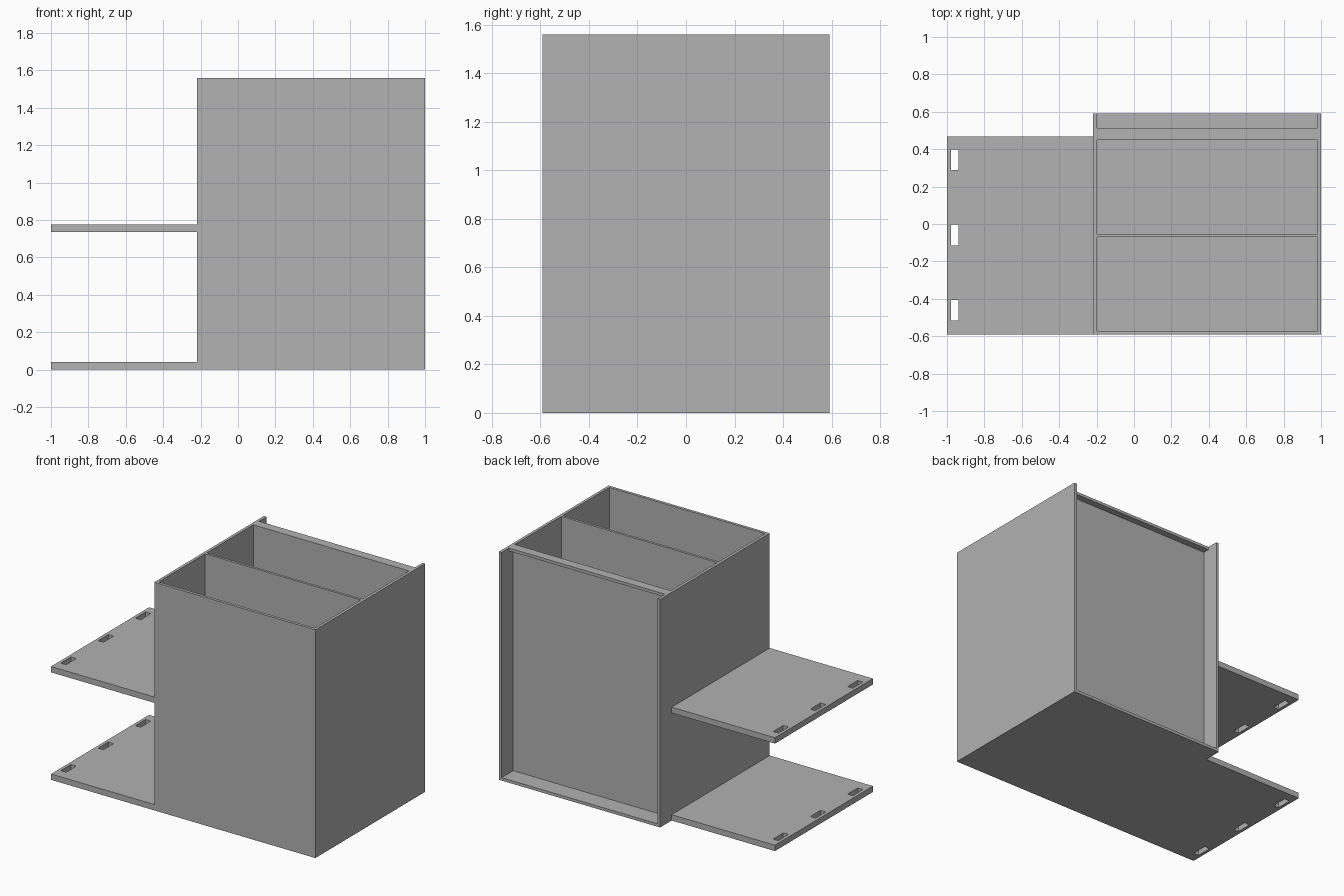
import bpy
import bmesh
from mathutils import Vector

if "Cube" in bpy.data.objects:
    bpy.data.objects.remove(bpy.data.objects["Cube"], do_unlink=True)

# Single plain grey
grey = bpy.data.materials.new("plain_grey")
grey.use_nodes = True
colour = (0.445, 0.445, 0.445, 1)
grey.diffuse_color = colour
grey.node_tree.nodes["Principled BSDF"].inputs["Base Color"].default_value = colour


def box(name, low, high):
    """Axis-aligned box between two opposite corners."""
    low, high = Vector(low), Vector(high)
    bm = bmesh.new()
    bmesh.ops.create_cube(bm, size=1)
    bmesh.ops.scale(bm, vec=high - low, verts=bm.verts)
    bmesh.ops.translate(bm, vec=(low + high) / 2, verts=bm.verts)
    mesh = bpy.data.meshes.new(name)
    bm.to_mesh(mesh)
    bm.free()
    mesh.materials.append(grey)
    obj = bpy.data.objects.new(name, mesh)
    bpy.context.collection.objects.link(obj)
    return obj


def cut(obj, low, high):
    """Remove a box-shaped volume from the object."""
    cutter = box("cutter", low, high)
    cutter.hide_render = True
    mod = obj.modifiers.new("cut", "BOOLEAN")
    mod.operation = "DIFFERENCE"
    mod.solver = "EXACT"
    mod.object = cutter
    bpy.context.view_layer.objects.active = obj
    bpy.ops.object.modifier_apply(modifier=mod.name)
    bpy.data.objects.remove(cutter, do_unlink=True)


WALL = 0.02
LEFT, RIGHT = -0.219, 1.0
DEPTH = 0.592
HEIGHT = 1.56
PANEL_BACK = 0.467
LIP_BACK = 0.513
inner_l, inner_r = LEFT + WALL, RIGHT - WALL

# Cabinet with two open-topped bins
cabinet = box("cabinet", (LEFT, -DEPTH, 0), (RIGHT, DEPTH, HEIGHT))
for y0, y1 in ((-0.572, -0.07), (-0.053, 0.449)):
    cut(cabinet, (inner_l, y0, WALL), (inner_r, y1, HEIGHT + 1))

# Rear recess, open at the back and top, leaving a lip along the top edge
cut(cabinet, (inner_l, LIP_BACK, WALL), (inner_r, 1, HEIGHT + 1))
cut(cabinet, (inner_l, PANEL_BACK, WALL), (inner_r, LIP_BACK + 0.03, HEIGHT - WALL))

# Side shelves with three slots along the outer edge
for name, z in (("lower_shelf", 0), ("upper_shelf", 0.735)):
    shelf = box(name, (-1, -DEPTH, z), (LEFT, PANEL_BACK, z + 0.04))
    for y in (-0.461, -0.059, 0.344):
        cut(shelf, (-0.978, y - 0.055, z - 1), (-0.938, y + 0.055, z + 1))
